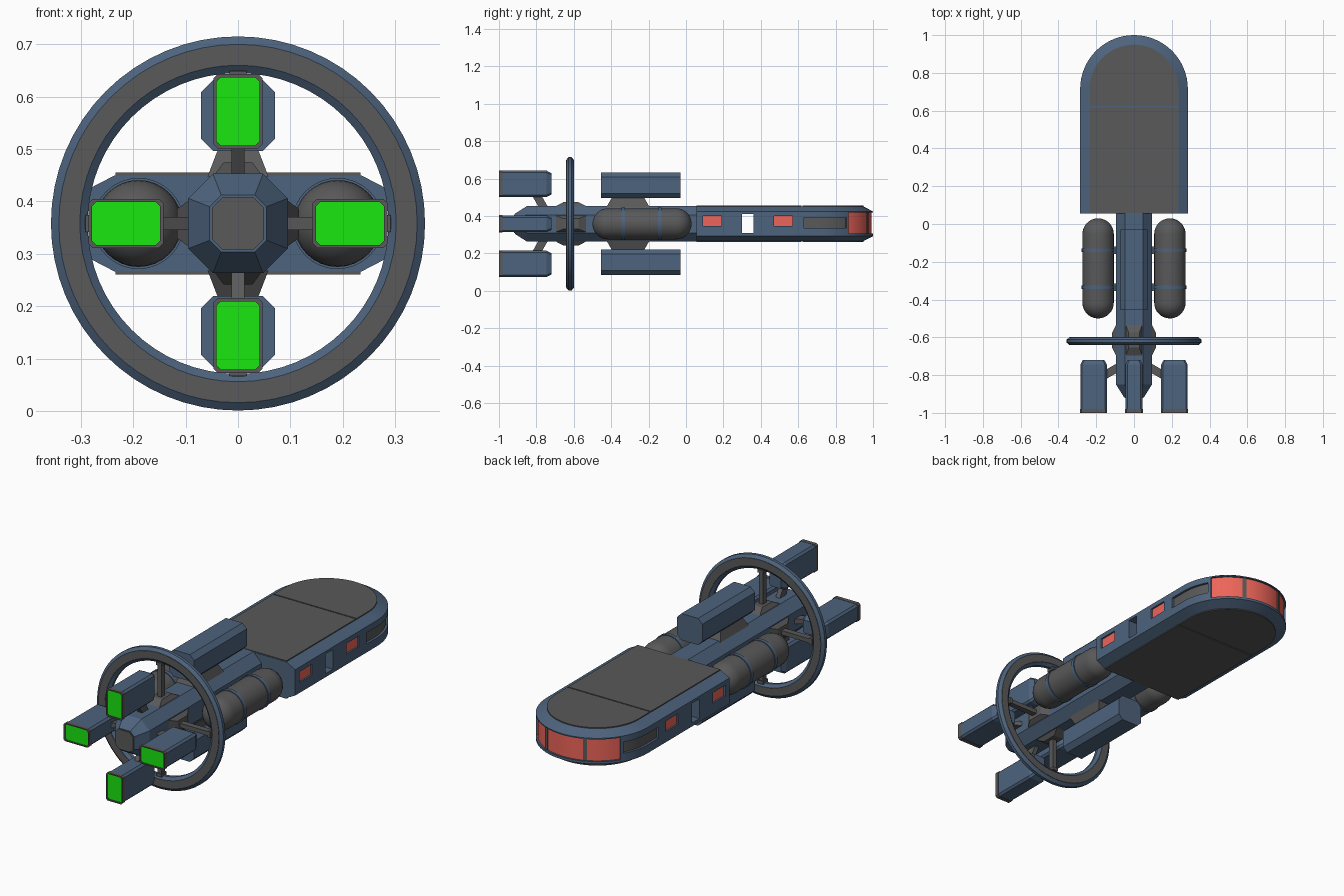
import bpy, bmesh
from math import pi, sin, cos, radians

if "Cube" in bpy.data.objects:
    bpy.data.objects.remove(bpy.data.objects["Cube"])

ZC = 0.358          # height of the ship's long axis
CY, R = 0.715, 0.285  # centre and radius of the rounded nose


def material(name, rgb):
    m = bpy.data.materials.new(name)
    m.diffuse_color = (*rgb, 1)
    m.use_nodes = True
    m.node_tree.nodes["Principled BSDF"].inputs["Base Color"].default_value = m.diffuse_color
    return m


BLUE = material("blue", (0.075, 0.125, 0.205))
GREY = material("dark_grey", (0.1, 0.1, 0.1))
RED = material("red", (0.85, 0.13, 0.1))
GREEN = material("green", (0.01, 0.8, 0.005))


def loft(name, loops, mat, closed=False, up=0.0, rot=0.0):
    """Skin equal-length loops; cap the ends unless closed."""
    bm = bmesh.new()
    rows = [[bm.verts.new(p) for p in lp] for lp in loops]
    n = len(rows[0])
    pairs = list(zip(rows, rows[1:])) + ([(rows[-1], rows[0])] if closed else [])
    for a, b in pairs:
        for i in range(n):
            j = (i + 1) % n
            bm.faces.new((a[i], a[j], b[j], b[i]))
    if not closed:
        bm.faces.new(rows[0])
        bm.faces.new(rows[-1])
    bmesh.ops.recalc_face_normals(bm, faces=bm.faces)
    me = bpy.data.meshes.new(name)
    bm.to_mesh(me)
    bm.free()
    me.materials.append(mat)
    ob = bpy.data.objects.new(name, me)
    ob.location.z = up
    ob.rotation_euler.y = rot
    bpy.context.collection.objects.link(ob)
    return ob


def smooth(ob, deg=30):
    bpy.ops.object.select_all(action='DESELECT')
    ob.select_set(True)
    bpy.context.view_layer.objects.active = ob
    bpy.ops.object.shade_smooth_by_angle(angle=radians(deg))


def octo(y, hx, hz, c, zc=0.0):
    """Chamfered rectangle in the xz plane."""
    return [(x, y, zc + z) for x, z in (
        (hx, hz - c), (hx - c, hz), (c - hx, hz), (-hx, hz - c),
        (-hx, c - hz), (c - hx, -hz), (hx - c, -hz), (hx, c - hz))]


def box(name, x, y, z, mat, **kw):
    return loft(name, [[(x[0], y[0], h), (x[1], y[0], h), (x[1], y[1], h), (x[0], y[1], h)]
                       for h in z], mat, **kw)


def taper(name, base, top, z, yc, mat, **kw):
    """Frustum block: (half x, half y) at the two heights."""
    return loft(name, [[(-a, yc - b, h), (a, yc - b, h), (a, yc + b, h), (-a, yc + b, h)]
                       for (a, b), h in zip((base, top), z)], mat, **kw)


def stadium(inset, y0, z, n=32):
    r = R - inset
    arc = [(r * cos(pi * i / n), CY + r * sin(pi * i / n), z) for i in range(n + 1)]
    return [(r, y0, z)] + arc + [(-r, y0, z)]


def band(name, a0, a1, r, z, mat, side=1, start=None):
    """Curved strip following the nose, optionally with a straight lead-in from y = start."""
    n = max(2, round((a1 - a0) / 4))
    path = [] if start is None else [(1, 0, start)]
    for i in range(n + 1):
        a = radians(a0 + (a1 - a0) * i / n)
        path.append((cos(a), sin(a), CY))
    return loft(name, [[(side * q * c, y + q * s, h) for q, h in
                        ((r[0], z[0]), (r[1], z[0]), (r[1], z[1]), (r[0], z[1]))]
                       for c, s, y in path], mat)


# Forward hull with chamfered rims
hull = loft("forward_hull", [stadium(0.05, 0.055, 0.266), stadium(0, 0.055, 0.292),
                             stadium(0, 0.055, 0.424), stadium(0.05, 0.055, 0.45)], BLUE)

# Cut the window recesses and the through slot
cutters = [box("cut_slot", (-0.4, 0.4), (0.3, 0.36), (0.31, 0.41), BLUE),
           band("cut_nose", 33, 147, (0.268, 0.32), (0.305, 0.418), BLUE)]
for s in (-1, 1):
    for y in (0.09, 0.47):
        cutters.append(box("cut_window", (s * 0.27, s * 0.32), (y, y + 0.1), (0.345, 0.4), BLUE))
    cutters.append(band("cut_groove", 0, 30, (0.268, 0.32), (0.335, 0.392), BLUE, s, 0.63))
bpy.context.view_layer.objects.active = hull
for c in cutters:
    c.hide_render = True
    m = hull.modifiers.new("cut", 'BOOLEAN')
    m.operation, m.solver, m.object = 'DIFFERENCE', 'EXACT', c
    bpy.ops.object.modifier_apply(modifier=m.name)
for c in cutters:
    bpy.data.objects.remove(c)
smooth(hull, 20)

# Deck plates, top and bottom
for tag, z in (("top", (0.445, 0.455)), ("bottom", (0.261, 0.271))):
    box("rear_plate_" + tag, (-0.234, 0.234), (0.057, 0.618), z, GREY)
    loft("front_plate_" + tag, [stadium(0.051, 0.624, h) for h in z], GREY)

# Nose windows, posts and side windows
for i, (a, b) in enumerate(((33, 66), (68, 112), (114, 147))):
    smooth(band(f"nose_window_{i}", a, b, (0.255, 0.276), (0.305, 0.418), RED))
for i, a in enumerate((67, 113)):
    band(f"nose_post_{i}", a - 2, a + 2, (0.255, 0.28), (0.305, 0.418), GREY)
for s in (-1, 1):
    band("side_groove_panel", 0, 30, (0.255, 0.273), (0.335, 0.392), GREY, s, 0.63)
    for y in (0.09, 0.47):
        box("side_window", (s * 0.255, s * 0.276), (y, y + 0.1), (0.345, 0.4), RED)

# Spine with tapered stern and grey end cap
loft("spine", [octo(0.07, 0.095, 0.095, 0.047), octo(-0.85, 0.095, 0.095, 0.047),
               octo(-0.915, 0.054, 0.054, 0.022)], BLUE, up=ZC)
loft("stern_cap", [octo(-0.91, 0.05, 0.05, 0.02), octo(-0.92, 0.05, 0.05, 0.02)], GREY, up=ZC)


def circle(x, y, r, n=32):
    return [(x + r * cos(2 * pi * i / n), y, r * sin(2 * pi * i / n)) for i in range(n)]


# Side tanks: capsules with bands and brackets
for s in (-1, 1):
    rt = 0.083
    ang = [radians(4 + 86 * i / 8) for i in range(9)]
    loops = [circle(s * 0.19, 0.03 - rt + rt * cos(a), rt * sin(a)) for a in ang]
    loops += [circle(s * 0.19, -0.5 + rt - rt * cos(a), rt * sin(a)) for a in reversed(ang)]
    smooth(loft("tank", loops, GREY, up=ZC))
    for y in (-0.14, -0.335):
        smooth(loft("tank_band", [circle(s * 0.19, y - 0.009, 0.087),
                                  circle(s * 0.19, y + 0.009, 0.087)], BLUE, up=ZC))
        box("tank_bracket", (s * 0.08, s * 0.125), (y - 0.02, y + 0.02), (-0.02, 0.02), BLUE, up=ZC)


# Ring: bevelled section swept round the long axis, with grey faces
def ring(name, section, mat, n=64):
    smooth(loft(name, [[(r * cos(2 * pi * i / n), -0.62 + y, r * sin(2 * pi * i / n))
                        for r, y in section] for i in range(n)], mat, closed=True, up=ZC))


ring("ring", [(0.357, 0.008), (0.342, 0.02), (0.302, 0.02), (0.287, 0.008),
              (0.287, -0.008), (0.302, -0.02), (0.342, -0.02), (0.357, -0.008)], BLUE)
ring("ring_faces", [(0.341, 0.0215), (0.303, 0.0215), (0.303, -0.0215), (0.341, -0.0215)], GREY)

# Four-fold parts: spokes, engines and struts
for k in range(4):
    kw = dict(up=ZC, rot=k * pi / 2)
    box("ring_spoke", (-0.011, 0.011), (-0.635, -0.605), (0.09, 0.292), GREY, **kw)
    box("spoke_foot", (-0.016, 0.016), (-0.64, -0.6), (0.275, 0.291), GREY, **kw)
    taper("spoke_base", (0.047, 0.09), (0.028, 0.04), (0.09, 0.116), -0.615, GREY, **kw)
    rc = 0.214
    loft("engine", [octo(-0.72, 0.033, 0.057, 0.008, rc), octo(-0.745, 0.045, 0.07, 0.01, rc),
                    octo(-0.99, 0.045, 0.07, 0.01, rc)], BLUE, **kw)
    loft("engine_frame", [octo(y, a, b, 0.008, rc) for y, a, b in (
        (-0.98, 0.0465, 0.0715), (-1.0, 0.0465, 0.0715),
        (-1.0, 0.041, 0.065), (-0.98, 0.041, 0.065))], GREY, closed=True, **kw)
    loft("exhaust", [octo(-0.985, 0.041, 0.065, 0.005, rc),
                     octo(-0.994, 0.041, 0.065, 0.005, rc)], GREEN, **kw)
    loft("engine_strut", [[(-0.012, y, r), (0.012, y, r), (0.012, y - 0.05, r),
                           (-0.012, y - 0.05, r)] for r, y in ((0.085, -0.735), (0.155, -0.775))],
         GREY, **kw)

# Upper and lower cargo pods on tapered mounts
for k in (0, 2):
    kw = dict(up=ZC, rot=k * pi / 2)
    loft("pod", [octo(y, 0.071, 0.068, 0.024, 0.206) for y in (-0.455, -0.03)], BLUE, **kw)
    taper("pod_mount", (0.058, 0.115), (0.038, 0.085), (0.09, 0.142), -0.31, GREY, **kw)
